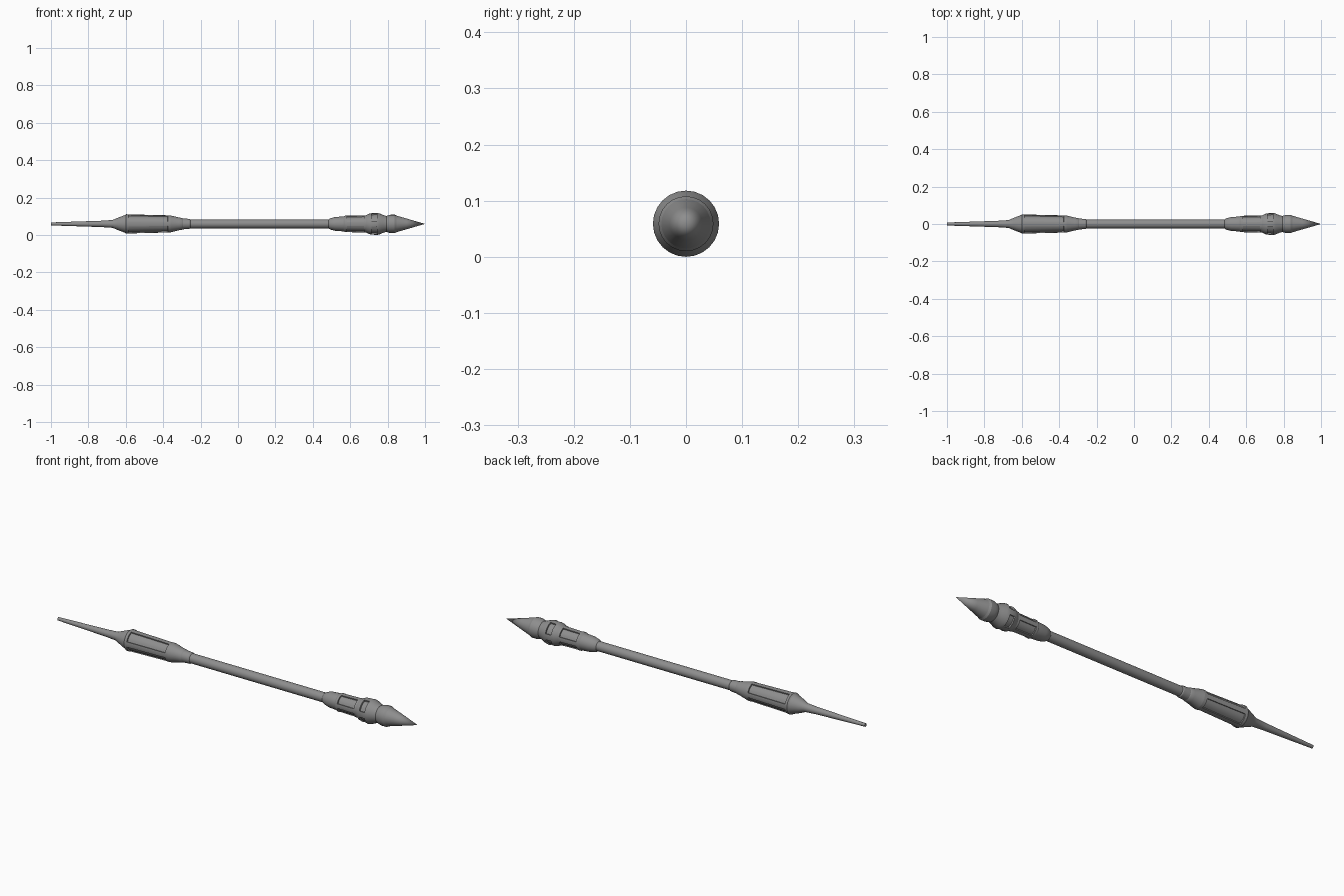
import bpy, bmesh, math

if "Cube" in bpy.data.objects:
    bpy.data.objects.remove(bpy.data.objects["Cube"])

SIDES = 24
AXIS_Z = 0.059

# Dark grey metal
metal = bpy.data.materials.new("dark_metal")
metal.diffuse_color = (0.27, 0.27, 0.27, 1)
metal.use_nodes = True
metal.node_tree.nodes["Principled BSDF"].inputs["Base Color"].default_value = metal.diffuse_color


def lathe(name, profile, panel_rows=(), half_width=2, depth=0.006):
    """Turn (x, radius) points about the x axis; sink four diagonal panels in the given rows."""
    bm = bmesh.new()
    rings = []
    for x, r in profile:
        if r == 0:
            rings.append([bm.verts.new((x, 0, AXIS_Z))] * SIDES)
            continue
        ring = []
        for i in range(SIDES):
            a = 2 * math.pi * i / SIDES
            ring.append(bm.verts.new((x, r * math.cos(a), AXIS_Z + r * math.sin(a))))
        rings.append(ring)

    panels = {}
    for row in range(len(rings) - 1):
        a, b = rings[row], rings[row + 1]
        for i in range(SIDES):
            j = (i + 1) % SIDES
            corners = list(dict.fromkeys((a[i], a[j], b[j], b[i])))
            face = bm.faces.new(corners)
            quarter, step = divmod(i, SIDES // 4)
            if row in panel_rows and 3 - half_width <= step < 3 + half_width:
                panels.setdefault((row, quarter), []).append(face)

    # End caps
    for ring, r in ((rings[0], profile[0][1]), (rings[-1], profile[-1][1])):
        if r > 0:
            bm.faces.new(ring)
    bmesh.ops.recalc_face_normals(bm, faces=bm.faces[:])

    # Sunken panels
    for faces in panels.values():
        bmesh.ops.inset_region(bm, faces=faces, thickness=0.001, depth=-depth,
                               use_even_offset=True, use_boundary=True)

    mesh = bpy.data.meshes.new(name)
    bm.to_mesh(mesh)
    bm.free()
    mesh.materials.append(metal)
    obj = bpy.data.objects.new(name, mesh)
    bpy.context.collection.objects.link(obj)
    bpy.ops.object.select_all(action='DESELECT')
    obj.select_set(True)
    bpy.context.view_layer.objects.active = obj
    bpy.ops.object.shade_smooth_by_angle(angle=math.radians(25))
    return obj


# Long thin spike at the left end
lathe("tail_spike", [(-1.0, 0.008), (-0.73, 0.017), (-0.67, 0.021),
                     (-0.645, 0.032), (-0.605, 0.047)])

# Panelled swelling behind the spike
lathe("rear_housing", [(-0.605, 0.047), (-0.598, 0.052), (-0.585, 0.051),
                       (-0.375, 0.046), (-0.36, 0.045)], panel_rows=(2,))

# Tapered neck with a small step down to the shaft
lathe("rear_neck", [(-0.36, 0.045), (-0.315, 0.034), (-0.30, 0.032),
                    (-0.295, 0.029), (-0.26, 0.027), (-0.255, 0.0235)])

# Plain round shaft
lathe("shaft", [(-0.27, 0.0235), (0.50, 0.0235)])

# Flared socket and panelled head body
lathe("head_socket", [(0.485, 0.024), (0.493, 0.030), (0.52, 0.037),
                      (0.565, 0.040), (0.572, 0.044)])
lathe("head_body", [(0.572, 0.044), (0.582, 0.044), (0.675, 0.046), (0.69, 0.046)],
      panel_rows=(1,))

# Bulging collar with four small slots
lathe("head_collar", [(0.685, 0.046), (0.70, 0.054), (0.713, 0.057), (0.743, 0.059),
                      (0.757, 0.056), (0.775, 0.048), (0.795, 0.042)],
      panel_rows=(2,), depth=0.007)

# Rounded ring and pointed tip
lathe("tip_ring", [(0.79, 0.041), (0.80, 0.045), (0.815, 0.049),
                   (0.838, 0.049), (0.848, 0.044)])
lathe("pointed_tip", [(0.848, 0.044), (0.90, 0.029), (1.0, 0)])
